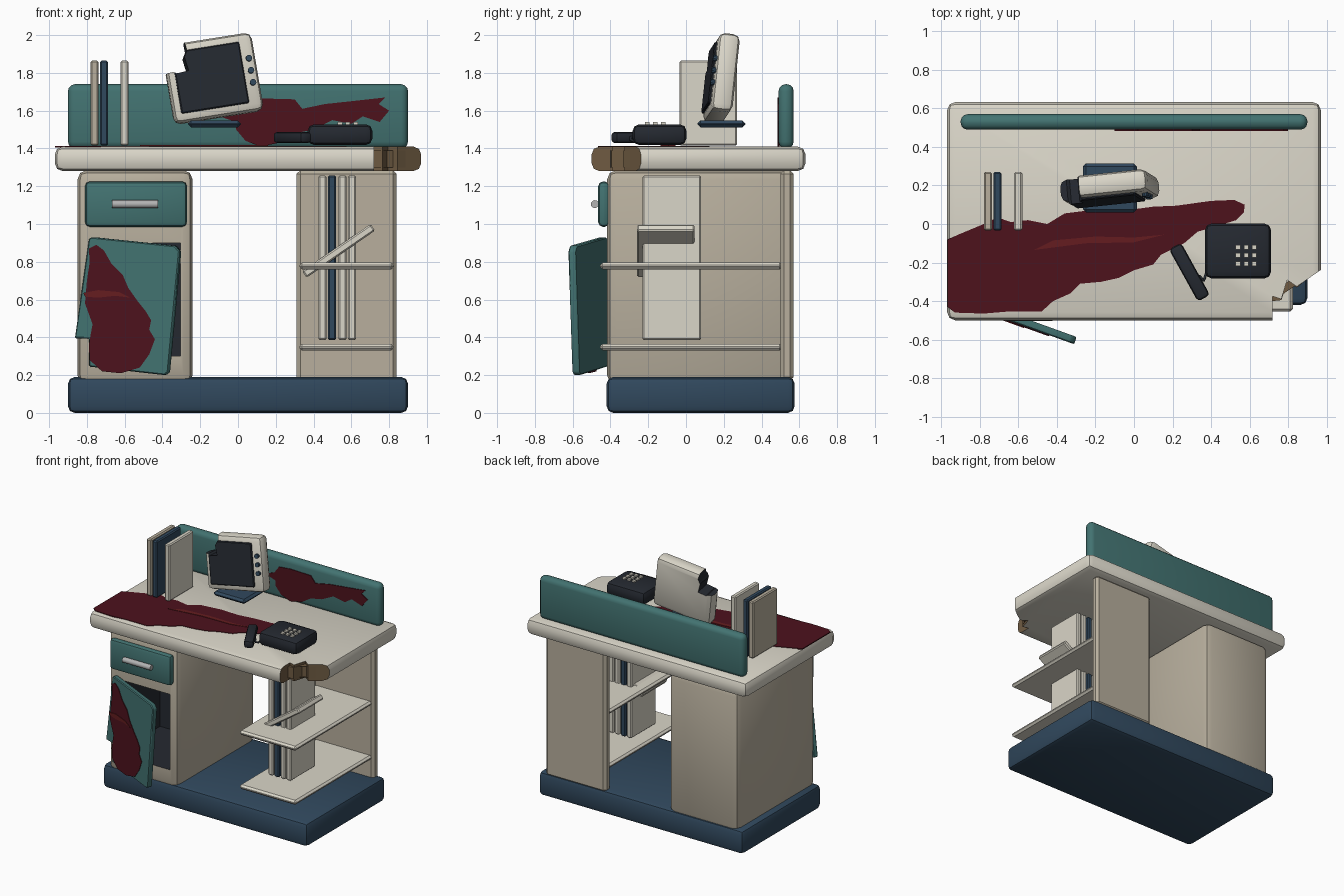
import bpy, bmesh, math
from mathutils import Matrix, Vector

if "Cube" in bpy.data.objects:
    bpy.data.objects.remove(bpy.data.objects["Cube"])


def mat(name, r, g, b):
    m = bpy.data.materials.new(name)
    m.diffuse_color = (r, g, b, 1)
    m.use_nodes = True
    m.node_tree.nodes["Principled BSDF"].inputs["Base Color"].default_value = m.diffuse_color
    return m


CREAM = mat("cream", .70, .67, .58)
BEIGE = mat("beige", .48, .43, .34)
TEAL = mat("teal", .055, .17, .165)
NAVY = mat("navy", .03, .065, .11)
DARK = mat("dark", .018, .022, .03)
RED = mat("dark_red", .075, .006, .012)
RED2 = mat("light_red", .13, .012, .014)
WOOD = mat("raw_wood", .16, .105, .055)
METAL = mat("metal", .45, .45, .45)


def finish(bm, name, m, matrix=None):
    bmesh.ops.recalc_face_normals(bm, faces=bm.faces)
    me = bpy.data.meshes.new(name)
    bm.to_mesh(me)
    bm.free()
    ob = bpy.data.objects.new(name, me)
    bpy.context.collection.objects.link(ob)
    me.materials.append(m)
    if matrix:
        me.transform(matrix)
    smooth(ob)
    return ob


def smooth(ob):
    bpy.ops.object.select_all(action='DESELECT')
    ob.select_set(True)
    bpy.context.view_layer.objects.active = ob
    bpy.ops.object.shade_smooth_by_angle(angle=math.radians(35))


def box(name, x, y, z, m, bevel=0.0, seg=2, matrix=None):
    """Bevelled box from (min, max) ranges."""
    bm = bmesh.new()
    bmesh.ops.create_cube(bm, size=1)
    for v in bm.verts:
        v.co = Vector([(r[0] + r[1]) / 2 + c * (r[1] - r[0]) for c, r in zip(v.co, (x, y, z))])
    if bevel:
        bmesh.ops.bevel(bm, geom=bm.edges[:], offset=bevel, segments=seg, profile=.5, affect='EDGES')
    return finish(bm, name, m, matrix)


def slab(name, pts, place, depth, m, bevel=0.0, matrix=None):
    """2D outline placed in space by a function, extruded along depth."""
    bm = bmesh.new()
    f = bm.faces.new([bm.verts.new(place(a, b)) for a, b in pts])
    top = bmesh.ops.extrude_face_region(bm, geom=[f])
    bmesh.ops.translate(bm, vec=depth, verts=[g for g in top['geom'] if isinstance(g, bmesh.types.BMVert)])
    if bevel:
        bmesh.ops.bevel(bm, geom=bm.edges[:], offset=bevel, segments=1, affect='EDGES')
    return finish(bm, name, m, matrix)


def rod(name, r, length, matrix, m, sides=12):
    """Cylinder along local z."""
    bm = bmesh.new()
    bmesh.ops.create_cone(bm, cap_ends=True, segments=sides, radius1=r, radius2=r, depth=length)
    return finish(bm, name, m, matrix)


def cut(ob, cutter):
    """Boolean cut that leaves the cutter's material on the new faces."""
    mod = ob.modifiers.new("cut", 'BOOLEAN')
    mod.operation, mod.object, mod.solver = 'DIFFERENCE', cutter, 'EXACT'
    mod.material_mode = 'TRANSFER'
    bpy.context.view_layer.objects.active = ob
    bpy.ops.object.modifier_apply(modifier=mod.name)
    smooth(ob)


T = Matrix.Translation
def R(deg, axis):
    return Matrix.Rotation(math.radians(deg), 4, axis)


# base plinth and back splash panel
box("base", (-.9, .9), (-.42, .575), (0, .19), NAVY, .035)
box("back_splash", (-.9, .9), (.49, .57), (1.40, 1.74), TEAL, .036, 3)

# desktop with a broken front corner
desk = box("desktop", (-.97, .97), (-.5, .633), (1.28, 1.41), CREAM, .042)
corner = [(.72, -.6), (.72, -.375), (.765, -.39), (.795, -.29), (.845, -.325), (.975, -.235), (1.1, -.2), (1.1, -.6)]
c = slab("corner_cutter", corner, lambda a, b: (a, b, 1.2), (0, 0, .3), WOOD)
cut(desk, c)
bpy.data.objects.remove(c)
# splintered wood core left inside the broken corner
core = [(.70, -.36), (.73, -.495), (.78, -.46), (.82, -.48), (.86, -.40), (.93, -.37), (.965, -.25), (.85, -.30)]
slab("broken_core", core[:1] + [(.72, -.40), (.765, -.395), (.80, -.295), (.845, -.33), (.95, -.245)] + core[-1:],
     lambda a, b: (a, b, 1.30), (0, 0, .09), WOOD)

# left cabinet with an open compartment
cab = box("cabinet", (-.85, -.24), (-.418, .565), (.15, 1.285), BEIGE, .05)
c = box("cabinet_cutter", (-.79, -.305), (-.6, .15), (.30, .90), DARK)
cut(cab, c)
bpy.data.objects.remove(c)

# drawer and handle
box("drawer_front", (-.81, -.27), (-.465, -.405), (.985, 1.225), TEAL, .025)
rod("drawer_handle", .021, .245, T((-.545, -.483, 1.105)) @ R(90, 'Y'), METAL)
for s in (-.09, .09):
    rod("handle_post", .013, .06, T((-.545 + s, -.46, 1.105)) @ R(90, 'X'), METAL, 8)

# swung, broken cabinet door
def on_door(off):
    return lambda a, b: (a, -.448 - .36 * (a + .8) - off, b)


door = [(-.865, .395), (-.79, .925), (-.77, .93), (-.335, .885), (-.31, .855), (-.37, .215), (-.39, .20), (-.79, .245),
        (-.79, .395)]
slab("cabinet_door", door, on_door(0), (.012, .038, 0), TEAL, .006)
door_stain = [(-.79, .87), (-.75, .89), (-.71, .86), (-.67, .79), (-.61, .73), (-.58, .66), (-.53, .59), (-.49, .54),
              (-.46, .49), (-.47, .44), (-.44, .39), (-.47, .31), (-.52, .24), (-.62, .21), (-.72, .22), (-.785, .28),
              (-.79, .36), (-.77, .47), (-.81, .58), (-.80, .70), (-.785, .80)]
slab("door_stain", door_stain, on_door(.006), (0, .008, 0), RED)
slab("door_stain_streak", [(-.82, .635), (-.74, .65), (-.63, .64), (-.57, .61), (-.65, .62), (-.74, .61), (-.81, .615)],
     on_door(.01), (0, .008, 0), RED2)

# desktop stain
desk_stain = [(-.968, -.08), (-.90, -.05), (-.78, 0), (-.71, .035), (-.64, .01), (-.55, .02), (-.45, 0), (-.36, .055),
              (-.2, .075), (-.05, .07), (.1, .09), (.22, .095), (.4, .12), (.52, .125), (.575, .10), (.57, .06),
              (.53, .02), (.40, -.02), (.33, -.04), (.26, -.10), (.14, -.16), (.10, -.21), (0, -.24), (-.08, -.28),
              (-.17, -.30), (-.28, -.31), (-.33, -.36), (-.42, -.40), (-.48, -.455), (-.66, -.455), (-.78, -.465),
              (-.93, -.46), (-.968, -.43)]
slab("desk_stain", desk_stain, lambda a, b: (a, b, 1.406), (0, 0, .008), RED)
slab("desk_stain_streak", [(-.52, -.135), (-.42, -.085), (-.2, -.065), (0, -.07), (.16, -.055), (0, -.095), (-.25, -.10)],
     lambda a, b: (a, b, 1.41), (0, 0, .007), RED2)

# back splash stain
splash = [(-.10, 1.57), (-.02, 1.60), (.02, 1.655), (.12, 1.665), (.30, 1.66), (.34, 1.61), (.46, 1.635), (.6, 1.65),
          (.78, 1.67), (.745, 1.635), (.80, 1.60), (.75, 1.54), (.66, 1.57), (.6, 1.53), (.5, 1.55), (.4, 1.50),
          (.3, 1.48), (.22, 1.43), (.12, 1.41), (.04, 1.44), (-.01, 1.50), (-.01, 1.54)]
slab("splash_stain", splash, lambda a, b: (a, .484, b), (0, .01, 0), RED)

# right shelf unit
box("shelf_back", (.31, .84), (.50, .57), (.17, 1.285), BEIGE, .02, 1)
for z in (.33, .76):
    box("shelf", (.325, .825), (-.455, .51), (z, z + .036), CREAM, .014, 1)

# shelf folders, one leaning
for i, (x, m) in enumerate(((.425, CREAM), (.476, NAVY), (.532, CREAM), (.582, CREAM))):
    box("shelf_folder", (x, x + .043), (-.23, .08), (.385, 1.257), m, .008, 1)
box("leaning_folder", (-.22, .22), (-.26, .045), (-.021, .021), CREAM, .008, 1, T((.533, 0, .858)) @ R(-34.5, 'Y'))

# desk folders
for x, m in ((-.78, BEIGE), (-.73, NAVY), (-.622, CREAM)):
    box("desk_folder", (x, x + .042), (-.035, .27), (1.415, 1.865), m, .008, 1)

# monitor with a broken top corner
M = T((-.135, .185, 1.77)) @ R(6, 'Z') @ R(-9, 'Y') @ R(-7, 'X')
body = box("monitor_body", (-.24, .24), (-.055, .06), (-.21, .21), CREAM, .036, 2, M)
screen = box("monitor_screen", (-.20, .165), (-.068, -.03), (-.165, .165), DARK, .006, 1, M)
chip = [(-.3, .3), (-.3, .058), (-.205, .062), (-.19, .05), (-.125, .055), (-.135, .13), (-.115, .165), (-.125, .3)]
c = slab("monitor_cutter", chip, lambda a, b: (a, -.2, b), (0, .4, 0), DARK, 0, M)
cut(body, c)
cut(screen, c)
bpy.data.objects.remove(c)
for z in (.07, .005, -.06):
    rod("monitor_button", .017, .03, M @ T((.203, -.056, z)) @ R(90, 'X'), NAVY, 10)
box("monitor_foot", (-.265, .015), (.06, .315), (1.512, 1.548), NAVY, .016, 1)

# telephone, keys, handset and cord
box("phone_base", (.368, .712), (-.283, .003), (1.418, 1.528), DARK, .036)
for x in (.54, .582, .624):
    for y in (-.12, -.163, -.206):
        box("phone_key", (x - .012, x + .012), (y - .012, y + .012), (1.52, 1.54), CREAM)
box("phone_handset", (-.036, .036), (-.155, .155), (-.03, .03), DARK, .02, 2, T((.288, -.25, 1.458)) @ R(29, 'Z'))
cu = bpy.data.curves.new("phone_cord", 'CURVE')
cu.dimensions, cu.bevel_depth, cu.bevel_resolution = '3D', .008, 1
sp = cu.splines.new('POLY')
sp.points.add(12)
for i, p in enumerate(sp.points):
    t = i / 12
    p.co = (.34 + .09 * t, -.29 + .06 * t + .018 * math.cos(t * 14), 1.45 + .012 * math.sin(t * 14), 1)
cord = bpy.data.objects.new("phone_cord", cu)
cu.materials.append(DARK)
bpy.context.collection.objects.link(cord)
